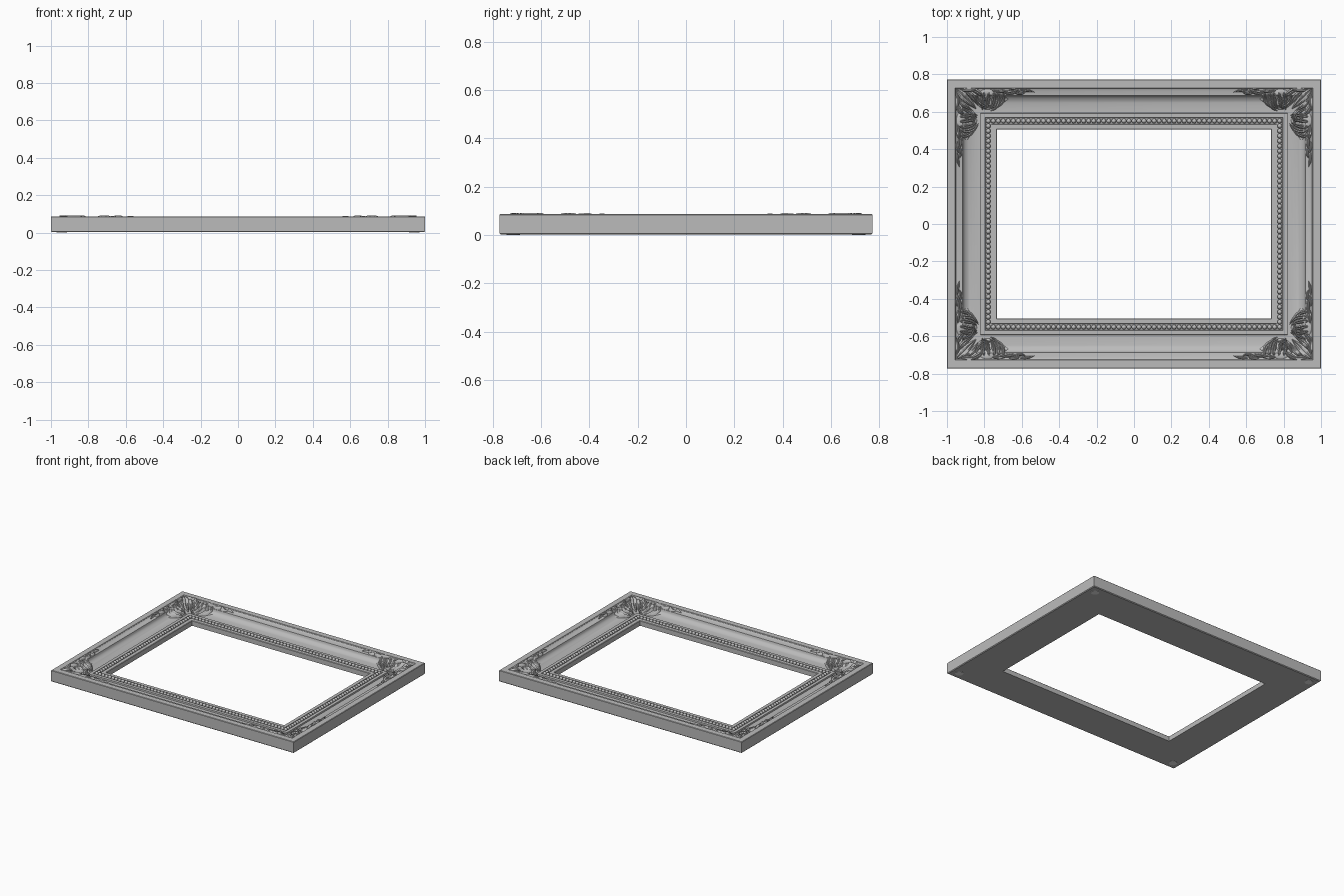
import bpy, bmesh
from math import sin, cos, pi, radians
from mathutils import Matrix, Vector

cube = bpy.data.objects.get("Cube")
if cube:
    bpy.data.objects.remove(cube, do_unlink=True)

HX, HY = 1.0, 0.772      # outer half sizes
BASE = 0.002             # underside height, resting on the pads
CREST = 0.0915           # highest point of the carving


def material(name, value):
    mat = bpy.data.materials.new(name)
    mat.use_nodes = True
    colour = (value, value, value, 1)
    mat.diffuse_color = colour
    mat.node_tree.nodes["Principled BSDF"].inputs["Base Color"].default_value = colour
    return mat


GREY = material("frame grey", 0.5)
WHITE = material("pad white", 0.9)


def finish(name, bm, mat, angle=35):
    mesh = bpy.data.meshes.new(name)
    bm.to_mesh(mesh)
    bm.free()
    obj = bpy.data.objects.new(name, mesh)
    bpy.context.collection.objects.link(obj)
    mesh.materials.append(mat)
    bpy.ops.object.select_all(action='DESELECT')
    obj.select_set(True)
    bpy.context.view_layer.objects.active = obj
    bpy.ops.object.shade_smooth_by_angle(angle=radians(angle))
    return obj


# Moulding section as (inset from the outer edge, height)
cove = [(0.086 + 0.084 * (1 - cos(a)), 0.064 - 0.034 * sin(a))
        for a in (i * pi / 16 for i in range(9))]
top = [(0, 0.084), (0.003, 0.087), (0.044, 0.087), (0.047, 0.082), (0.06, 0.076),
       (0.08, 0.071), (0.084, 0.070)] + cove + \
      [(0.178, 0.030), (0.180, 0.040), (0.203, 0.040), (0.205, 0.033), (0.237, 0.033),
       (0.239, 0.040), (0.264, 0.040), (0.267, 0.037)]
section = top + [(0.267, BASE), (0.005, BASE), (0, 0.007)]


def surface(d):
    for (a, za), (b, zb) in zip(top, top[1:]):
        if a <= d <= b:
            return za + (zb - za) * (d - a) / max(b - a, 1e-6)
    return top[0][1] if d < 0 else top[-1][1]


# Mitred frame body
bm = bmesh.new()
rings = [[bm.verts.new((sx * (HX - d), sy * (HY - d), z)) for d, z in section]
         for sx, sy in ((1, 1), (-1, 1), (-1, -1), (1, -1))]
n = len(section)
for k in range(4):
    a, b = rings[k], rings[(k + 1) % 4]
    for i in range(n):
        j = (i + 1) % n
        bm.faces.new((a[i], b[i], b[j], a[j]))
bmesh.ops.recalc_face_normals(bm, faces=bm.faces)
finish("frame_body", bm, GREY, 25)

# String of beads in the inner channel
bm = bmesh.new()
bx, by = HX - 0.221, HY - 0.221
nx, ny = 58, 41


def bead(x, y):
    bmesh.ops.create_uvsphere(bm, u_segments=10, v_segments=6, radius=0.0132,
                              matrix=Matrix.Translation((x, y, 0.037)))


for side in (-1, 1):
    for i in range(nx + 1):
        bead(-bx + 2 * bx * i / nx, side * by)
    for i in range(1, ny):
        bead(side * bx, -by + 2 * by * i / ny)
finish("bead_trim", bm, GREY, 60)


def leaf(bm, place, s, d, length, width, angle, height, bend=0):
    """Carved leaf laid over the moulding; a strong bend makes a scroll."""
    nu, across = 12, (-1, -0.8, -0.4, 0, 0.4, 0.8, 1)
    rows = []
    heading = radians(angle)
    for i in range(nu + 1):
        t = i / nu
        w = width * (0.06 + sin(pi * t ** 0.75))
        row = []
        for v in across:
            ps = s - sin(heading) * w * v
            pd = d + cos(heading) * w * v
            rise = height * (1 - v ** 4) * (0.3 + 0.7 * sin(pi * t))
            if v == 0:
                rise *= 0.7
            z = surface(min(ps, pd)) + (rise if abs(v) < 1 else -0.003)
            row.append(bm.verts.new((*place(ps, pd), min(z, CREST))))
        rows.append(row)
        s += cos(heading) * length / nu
        d += sin(heading) * length / nu
        heading += radians(bend) / nu
    for r, q in zip(rows, rows[1:]):
        for i in range(len(across) - 1):
            bm.faces.new((r[i], r[i + 1], q[i + 1], q[i]))


# One arm of the carving: along, inset, length, half width, angle, height, bend
arm = [
    (0.145, 0.105, 0.18, 0.055, 0, 0.012, 0),      # shell mound
    (0.27, 0.075, 0.11, 0.014, 70, 0.021, 90),     # shell ribs
    (0.25, 0.065, 0.10, 0.013, 80, 0.024, 50),
    (0.225, 0.065, 0.10, 0.013, 95, 0.026, 20),
    (0.20, 0.065, 0.10, 0.013, 105, 0.025, -20),
    (0.30, 0.065, 0.13, 0.012, 80, 0.018, 110),
    (0.16, 0.085, 0.12, 0.012, 80, 0.022, -110),   # scrolls
    (0.17, 0.12, 0.13, 0.010, -60, 0.026, 300),
    (0.10, 0.065, 0.10, 0.014, 30, 0.018, 40),     # corner foliage
    (0.07, 0.055, 0.10, 0.012, 5, 0.016, -20),
    (0.13, 0.055, 0.09, 0.012, 10, 0.018, 60),
    (0.24, 0.06, 0.10, 0.011, -5, 0.018, 30),      # trailing leaves
    (0.30, 0.06, 0.09, 0.012, 30, 0.016, -80),
    (0.33, 0.056, 0.08, 0.010, -10, 0.013, 60),
    (0.36, 0.062, 0.07, 0.009, 40, 0.013, -90),
    (0.39, 0.055, 0.08, 0.008, 0, 0.011, 20),
]

# Carved ornament on both arms of all four corners
for sx, xname in ((1, "left"), (-1, "right")):
    for sy, yname in ((-1, "front"), (1, "back")):
        def along_x(s, d):
            return sx * (HX - s), sy * (HY - d)

        def along_y(s, d):
            return sx * (HX - d), sy * (HY - s)

        bm = bmesh.new()
        for place in (along_x, along_y):
            for spec in arm:
                leaf(bm, place, *spec)
        leaf(bm, along_x, 0.05, 0.05, 0.15, 0.022, 45, 0.022)
        bm.normal_update()
        bmesh.ops.reverse_faces(bm, faces=[f for f in bm.faces if f.normal.z < 0])
        finish(f"corner_carving_{yname}_{xname}", bm, GREY, 50)

# Round pads under the corners
for sx, xname in ((1, "left"), (-1, "right")):
    for sy, yname in ((-1, "front"), (1, "back")):
        bm = bmesh.new()
        spot = Vector((sx * (HX - 0.058), sy * (HY - 0.058), 0.003))
        bmesh.ops.create_cone(bm, cap_ends=True, segments=24, radius1=0.028, radius2=0.028,
                              depth=0.006, matrix=Matrix.Translation(spot))
        finish(f"pad_{yname}_{xname}", bm, WHITE)
